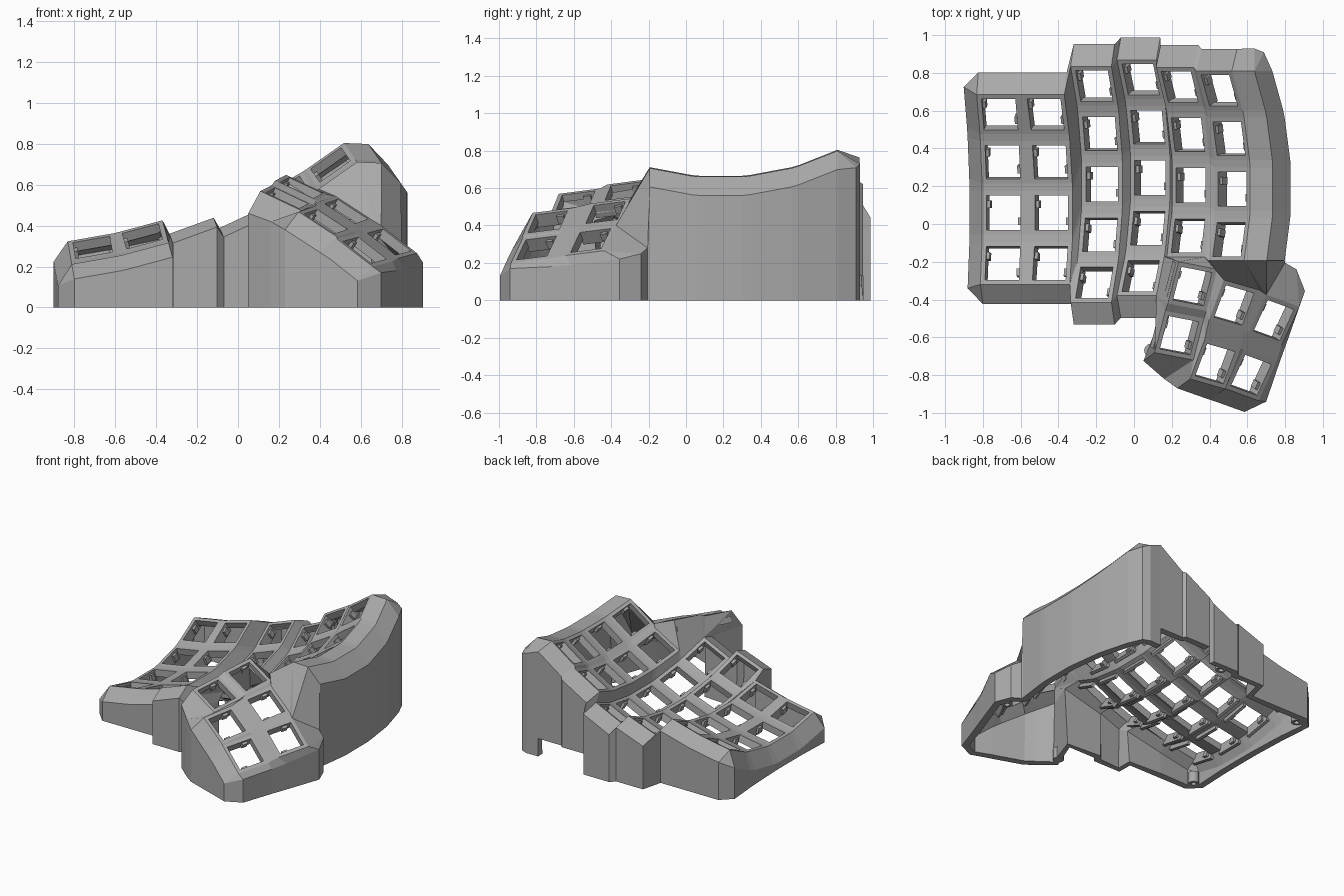
import bpy, bmesh, math
from mathutils import Vector as V, Matrix

if "Cube" in bpy.data.objects:
    bpy.data.objects.remove(bpy.data.objects["Cube"])

rad = math.radians
grey = bpy.data.materials.new("warm_grey")
grey.diffuse_color = (0.4, 0.4, 0.4, 1)
grey.use_nodes = True
grey.node_tree.nodes["Principled BSDF"].inputs["Base Color"].default_value = grey.diffuse_color

HALF, HOLE, THICK = 0.115, 0.091, 0.05     # key mount size, socket size, shell thickness
ROW_R, ROW_STEP, COL_R = 1.2, 12.86, 2.98  # curvature of the key well
COL_Y = [.185, .205, .245, .21, .06, .06]
COL_LIFT = [0, 0, -.058, 0, .073, .073]
TENT = rad(15)


class Key:
    """A square key mount with its own axes and corner points."""
    def __init__(self, centre, u, v):
        self.c, self.u, self.v = V(centre), u, v
        self.n = u.cross(v)
        self.tl, self.tr = self.at(-HALF, HALF), self.at(HALF, HALF)
        self.bl, self.br = self.at(-HALF, -HALF), self.at(HALF, -HALF)

    def at(self, a, b, d=0):
        return self.c + self.u * a + self.v * b + self.n * d

    def out(self, corner, du, dv):
        return corner + (self.u * du + self.v * dv) * .085 - self.n * .095


# Key well: columns numbered from the thumb side outward, rows from the back
K = {}
for c in range(6):
    th = rad(35 - 5 * c)
    u, n = V((math.cos(th), 0, math.sin(th))), V((-math.sin(th), 0, math.cos(th)))
    base = V((-1.189 + COL_R * math.sin(th), COL_Y[c], 3.041 - COL_R * math.cos(th)))
    base += COL_LIFT[c] * V((-math.sin(TENT), 0, math.cos(TENT)))
    for r in range(5 if c in (2, 3) else 4):
        p = rad((2 - r) * ROW_STEP)
        pos = base + V((0, ROW_R * math.sin(p), 0)) + n * ROW_R * (1 - math.cos(p))
        K[c, r] = Key(pos, u, V((0, math.cos(p), 0)) + n * math.sin(p))

# Thumb cluster: three pairs of keys (position, turn, slope)
T = []
for pos, turn, slope in [((.31, -.33, .585), -11, 25), ((.53, -.43, .47), -16, 32),
                         ((.74, -.51, .32), -20, 36), ((.24, -.59, .535), -11, 25),
                         ((.43, -.74, .42), -16, 32), ((.62, -.80, .28), -20, 36)]:
    m = Matrix.Rotation(rad(turn), 3, 'Z') @ Matrix.Rotation(rad(slope), 3, 'Y') @ Matrix.Rotation(rad(8), 3, 'X')
    T.append(Key(pos, m.col[0].copy(), m.col[1].copy()))
A, B = T[:3], T[3:]

bm = bmesh.new()
cache = {}


def vert(p):
    k = tuple(round(x, 4) for x in p)
    if k not in cache:
        cache[k] = bm.verts.new(p)
    return cache[k]


def face(*pts):
    vs = list(dict.fromkeys(vert(p) for p in pts))
    if len(vs) > 2 and not bm.faces.get(vs):
        bm.faces.new(vs)


# Mount frames around the sockets
for k in list(K.values()) + T:
    s = [(-1, 1), (1, 1), (1, -1), (-1, -1)]
    for i in range(4):
        (a, b), (c, d) = s[i], s[(i + 1) % 4]
        face(k.at(a * HALF, b * HALF), k.at(c * HALF, d * HALF),
             k.at(c * HOLE, d * HOLE), k.at(a * HOLE, b * HOLE))

# Webs between rows, columns and diagonals
for (c, r), k in K.items():
    dn, lf, dg = K.get((c, r + 1)), K.get((c + 1, r)), K.get((c + 1, r + 1))
    if dn:
        face(k.bl, k.br, dn.tr, dn.tl)
    if lf:
        face(lf.tr, k.tl, k.bl, lf.br)
    if dn and lf and dg:
        face(lf.br, k.bl, dn.tl, dg.tr)
face(K[4, 3].br, K[3, 3].bl, K[3, 4].tl)
face(K[4, 3].br, K[3, 4].tl, K[3, 4].bl)
face(K[2, 3].br, K[1, 3].bl, K[2, 4].tr)

# Webs inside the thumb cluster
for i in range(3):
    face(A[i].bl, A[i].br, B[i].tr, B[i].tl)
    if i < 2:
        for g in (A, B):
            face(g[i].tr, g[i + 1].tl, g[i + 1].bl, g[i].br)
        face(A[i].br, A[i + 1].bl, B[i + 1].tl, B[i].tr)

# Bridge from the key well to the thumb cluster
k0, k1, k2 = K[0, 3], K[1, 3], K[2, 4]
face(k1.bl, k2.tr, A[0].tl)
face(k2.tr, k2.br, A[0].bl, A[0].tl)
face(k2.br, A[0].bl, B[0].tl)
face(k2.br, B[0].tl, B[0].bl)
face(k1.bl, k1.br, A[0].tr, A[0].tl)
face(k1.br, k0.bl, A[1].tl, A[0].tr)
face(k0.bl, k0.br, A[1].tr, A[1].tl)
face(k0.br, A[2].tl, A[1].tr)

# Flat lip along the tall inner side
edge = [p for r in range(4) for p in (K[0, r].tr, K[0, r].br)]
lip = [p + V((.12, 0, -.005)) for p in edge]
for i in range(7):
    face(edge[i], lip[i], lip[i + 1], edge[i + 1])
face(k0.br, lip[-1], A[2].tl)

# Wall loop: (top point, bevel point, height of the bottom edge)
W = []
for r in (3, 2, 1, 0):                                    # outer side
    k = K[5, r]
    W += [(p, k.out(p, -1, 0), 0) for p in (k.bl, k.tl)]
for c in (5, 4, 3, 2, 1, 0):                              # back, with cable opening
    k = K[c, 0]
    W += [(p, k.out(p, 0, 1), .13 if c < 2 else 0) for p in (k.tl, k.tr)]
W.append((W[-1][0], W[-1][1], 0))
W += [(lip[0], lip[0] + V((.0, .12, -.07)), 0), (lip[0], lip[0] + V((.05, .10, -.09)), 0)]
W += [(p, p + V((.095, 0, -.1)), 0) for p in lip]         # inner side
for top, out in [(A[2].tl, (.80, -.205, .28)), (A[2].tr, (.86, -.24, .25)),
                 (A[2].tr, (.905, -.355, .22)), (A[2].br, (.815, -.61, .19)),
                 (B[2].tr, (.775, -.72, .18)), (B[2].br, (.70, -.94, .17)),
                 (B[2].br, (.585, -.995, .13)), (B[2].bl, (.46, -.95, .23)),
                 (B[1].br, (.40, -.93, .27)), (B[1].bl, (.23, -.87, .38)),
                 (B[0].br, (.16, -.82, .42)), (B[0].bl, (.05, -.725, .46))]:
    W.append((top, V(out), 0))
for c, r in ((2, 4), (3, 4), (4, 3), (5, 3)):             # front
    k = K[c, r]
    W += [(p, k.out(p, 0, -1), 0) for p in (k.br, k.bl)]
for (t1, o1, z1), (t2, o2, z2) in zip(W, W[1:] + W[:1]):
    face(t1, t2, o2, o1)
    z1 = z2 = max(z1, z2) if o1 != o2 and z1 and z2 else (0 if o1 != o2 else z1)
    if o1 != o2:
        face(o1, o2, V((o2.x, o2.y, z2)), V((o1.x, o1.y, z1)))

bm.normal_update()
bmesh.ops.recalc_face_normals(bm, faces=bm.faces)
bm.faces.ensure_lookup_table()
if bm.faces[0].normal.z < 0:
    bmesh.ops.reverse_faces(bm, faces=bm.faces)


def finish(name, b):
    me = bpy.data.meshes.new(name)
    b.to_mesh(me)
    b.free()
    me.materials.append(grey)
    ob = bpy.data.objects.new(name, me)
    bpy.context.collection.objects.link(ob)
    return ob


case = finish("case_shell", bm)
mod = case.modifiers.new("thickness", 'SOLIDIFY')
mod.thickness, mod.offset = THICK, -1

# Clip nubs on two sides of every socket
nb = bmesh.new()
for k in list(K.values()) + T:
    for s in (-1, 1):
        m = Matrix((k.u, k.v, k.n)).transposed().to_4x4()
        m.translation = k.at(s * (HOLE - .002), s * -.045, -.04)
        bmesh.ops.create_cube(nb, size=1, matrix=m @ Matrix.Diagonal((.03, .04, .045, 1)))
        m.translation = k.at(s * (HOLE + .01), 0, -.06)
        bmesh.ops.create_cube(nb, size=1, matrix=m @ Matrix.Diagonal((.02, .2, .04, 1)))
finish("socket_clips", nb)

# Hollow screw posts inside the bottom rim
pb = bmesh.new()
for x, y in ((-.8, .72), (.03, .93), (-.80, -.34), (.09, -.67), (.82, -.33)):
    rings = []
    for rr, z in ((.036, 0), (.036, .08), (.018, .08), (.018, 0)):
        rings.append([pb.verts.new((x + rr * math.cos(i * math.tau / 20),
                                    y + rr * math.sin(i * math.tau / 20), z)) for i in range(20)])
    for j in range(4):
        a, b = rings[j], rings[(j + 1) % 4]
        for i in range(20):
            pb.faces.new((a[i], a[(i + 1) % 20], b[(i + 1) % 20], b[i]))
bmesh.ops.recalc_face_normals(pb, faces=pb.faces)
finish("screw_posts", pb)
